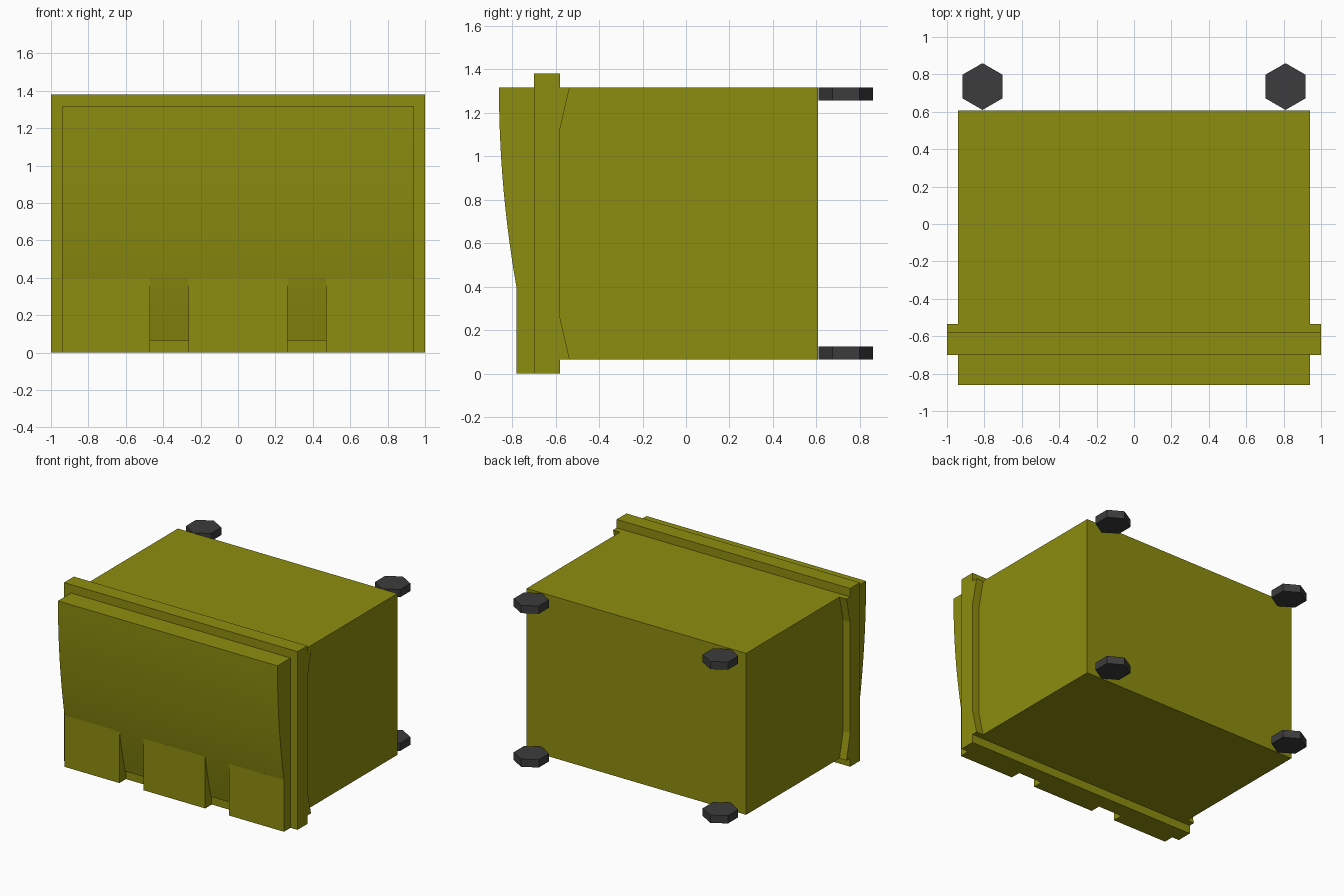
import bpy, bmesh, math

if "Cube" in bpy.data.objects:
    bpy.data.objects.remove(bpy.data.objects["Cube"])


def material(name, color):
    m = bpy.data.materials.new(name)
    m.diffuse_color = color
    m.use_nodes = True
    m.node_tree.nodes["Principled BSDF"].inputs["Base Color"].default_value = m.diffuse_color
    return m


OLIVE = material("olive", (0.27, 0.27, 0.005, 1))
DARK = material("dark_grey", (0.045, 0.045, 0.045, 1))


def prism(name, points, axis, lo, hi, mat):
    """Extrude a 2D outline: (y, z) points along x, or (x, y) points along z."""
    bm = bmesh.new()
    place = (lambda p: (lo, *p)) if axis == 'x' else (lambda p: (*p, lo))
    face = bm.faces.new([bm.verts.new(place(p)) for p in points])
    res = bmesh.ops.extrude_face_region(bm, geom=[face])
    new = [v for v in res['geom'] if isinstance(v, bmesh.types.BMVert)]
    d = hi - lo
    bmesh.ops.translate(bm, verts=new, vec=(d, 0, 0) if axis == 'x' else (0, 0, d))
    bmesh.ops.recalc_face_normals(bm, faces=bm.faces)
    mesh = bpy.data.meshes.new(name)
    bm.to_mesh(mesh)
    bm.free()
    mesh.materials.append(mat)
    ob = bpy.data.objects.new(name, mesh)
    bpy.context.collection.objects.link(ob)
    return ob


def box(name, x0, x1, y0, y1, z0, z1):
    return prism(name, [(y0, z0), (y1, z0), (y1, z1), (y0, z1)], 'x', x0, x1, OLIVE)


W, BOTTOM, TOP = 0.94, 0.065, 1.315

# Main body and the wider frame around its front
box("body", -W, W, -0.62, 0.607, BOTTOM, TOP)
box("front_frame", -1, 1, -0.70, -0.58, 0, 1.38)

# Tapered wedges behind the frame corners
for side, x0, x1 in (("left", -1, -W), ("right", W, 1)):
    for end, z, zi in (("upper", TOP, 1.12), ("lower", BOTTOM, 0.26)):
        prism(f"{end}_{side}_wedge", [(-0.58, z), (-0.535, z), (-0.58, zi)],
              'x', x0, x1, OLIVE)

# Curved front panel, sloping inward toward the bottom
N = 18
profile = [(-0.66, BOTTOM), (-0.66, TOP)]
for i in range(N + 1):
    z = TOP - (TOP - BOTTOM) * i / N
    profile.append((-0.86 + 0.08 * ((TOP - z) / 0.915) ** 2, z))
panel = prism("front_panel", profile, 'x', -W, W, OLIVE)
bpy.context.view_layer.objects.active = panel
panel.select_set(True)
bpy.ops.object.shade_smooth_by_angle(angle=math.radians(8))
panel.select_set(False)

# Flat pads along the lower front, leaving two notches
for name, x0, x1 in (("left", -W, -0.47), ("middle", -0.265, 0.265), ("right", 0.47, W)):
    box(f"{name}_lower_pad", x0, x1, -0.78, -0.70, 0, 0.4)

# Hexagonal hinge pegs at the back corners
R = 0.125
for side, cx in (("left", -0.81), ("right", 0.81)):
    hexagon = [(cx + R * math.sin(a), 0.735 + R * math.cos(a))
               for a in (k * math.pi / 3 for k in range(6))]
    for end, z in (("lower", BOTTOM), ("upper", TOP - 0.06)):
        prism(f"{end}_{side}_hinge_peg", hexagon, 'z', z, z + 0.06, DARK)
